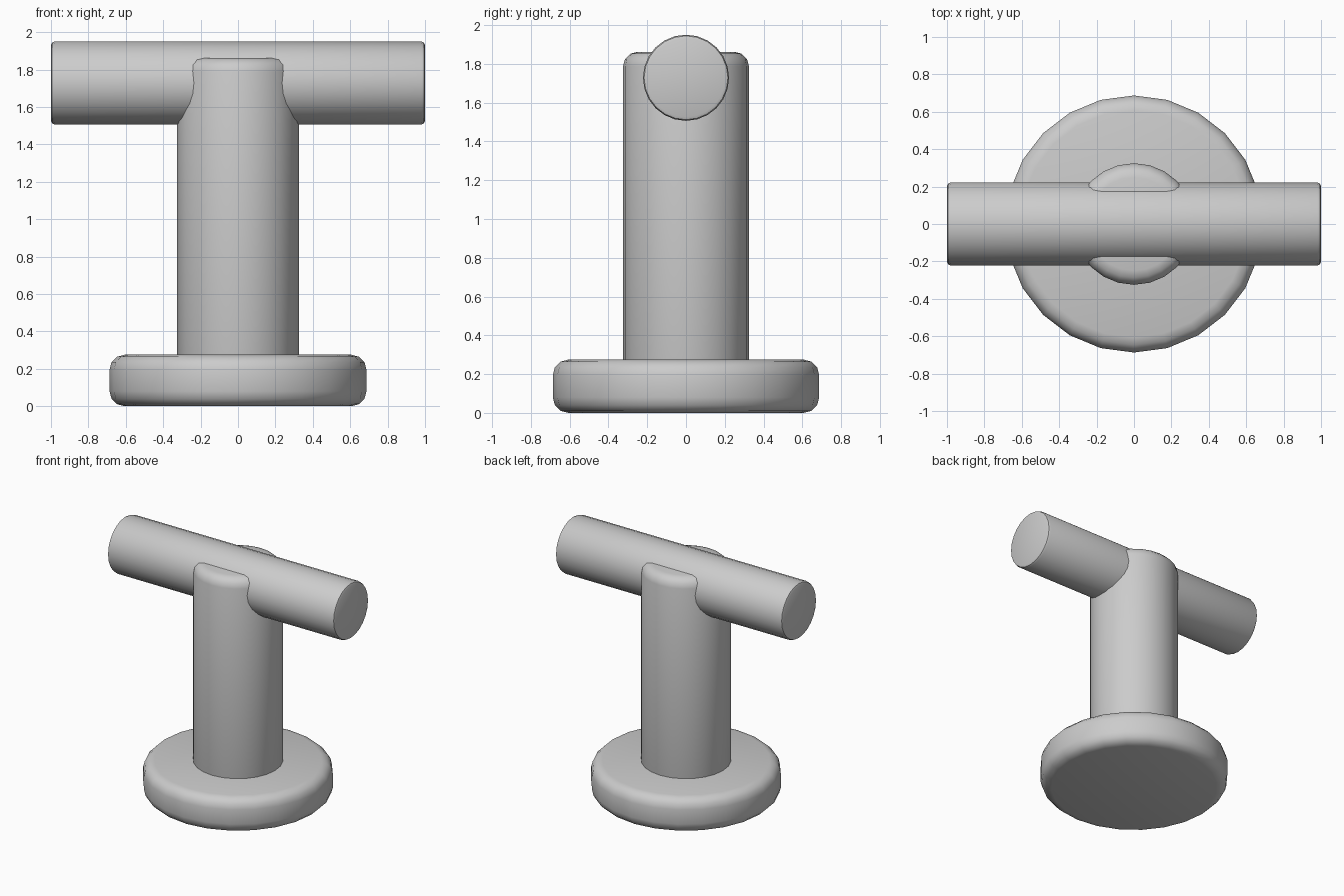
import bpy
import math

cube = bpy.data.objects.get("Cube")
if cube:
    bpy.data.objects.remove(cube, do_unlink=True)

# One plain grey for the whole model
grey = bpy.data.materials.new("plain_grey")
grey.use_nodes = True
colour = (0.6, 0.6, 0.6, 1.0)
grey.diffuse_color = colour
grey.node_tree.nodes["Principled BSDF"].inputs["Base Color"].default_value = colour


def rounded_cylinder(name, radius, length, centre_z, bevel, segments, turn=0.0):
    """Cylinder with rounded rims, optionally turned about y."""
    bpy.ops.mesh.primitive_cylinder_add(
        vertices=24, radius=radius, depth=length,
        location=(0, 0, centre_z), rotation=(0, turn, 0))
    obj = bpy.context.object
    obj.name = obj.data.name = name
    obj.data.materials.append(grey)
    mod = obj.modifiers.new("rounded_rims", "BEVEL")
    mod.width = bevel
    mod.segments = segments
    mod.limit_method = "ANGLE"
    mod.angle_limit = math.radians(40)
    bpy.ops.object.modifier_apply(modifier=mod.name)
    bpy.ops.object.shade_smooth_by_angle(angle=math.radians(35))
    return obj


# Round foot
rounded_cylinder("base", 0.687, 0.275, 0.1375, 0.08, 3)

# Upright, sunk into the foot
post_bottom, post_top = 0.1, 1.862
rounded_cylinder("post", 0.325, post_top - post_bottom,
                 (post_top + post_bottom) / 2, 0.075, 3)

# Horizontal bar through the top of the post
rounded_cylinder("crossbar", 0.222, 2.0, 1.728, 0.02, 2, math.pi / 2)
